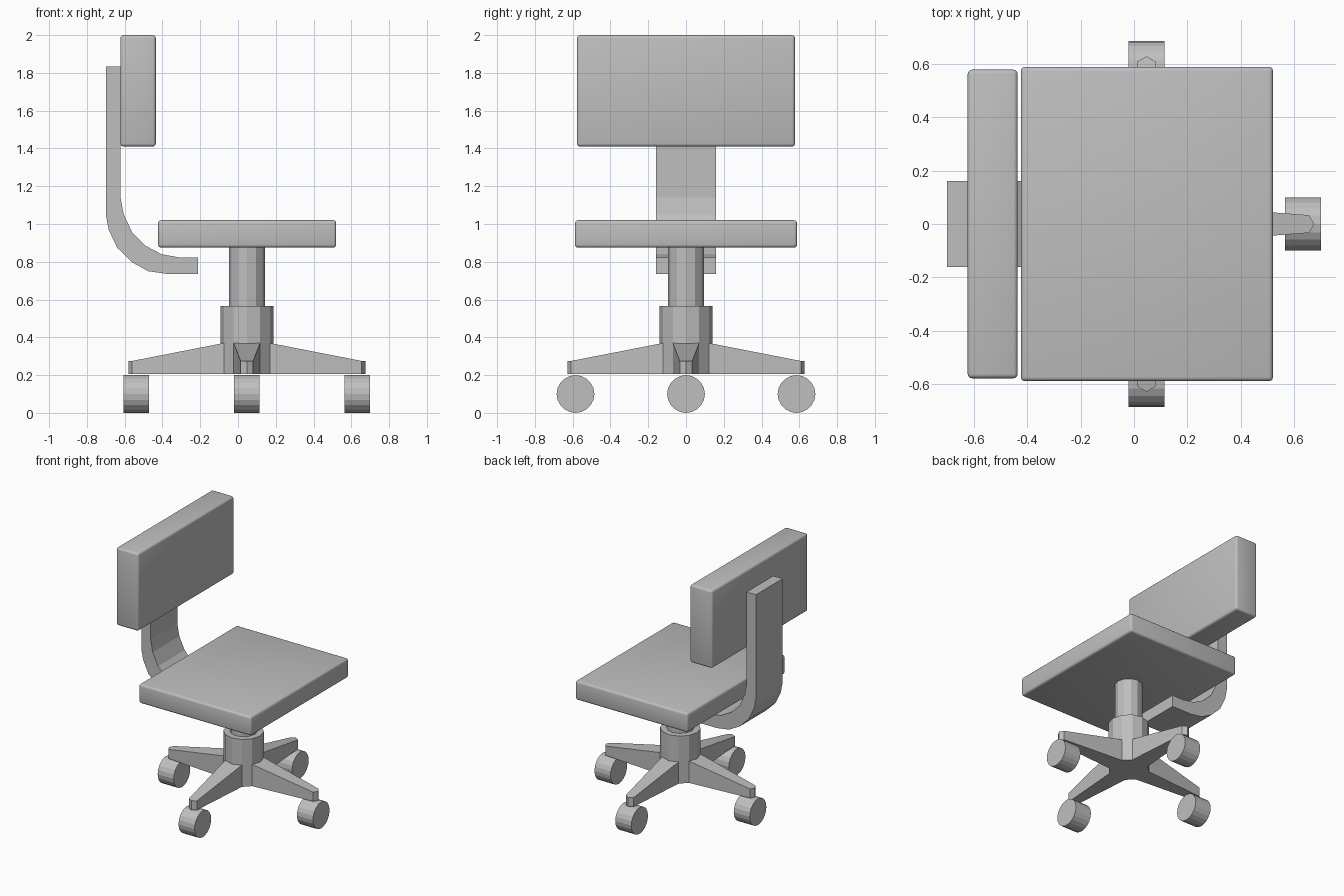
import bpy, bmesh
from math import pi, cos, sin
from mathutils import Matrix, Vector

if "Cube" in bpy.data.objects:
    bpy.data.objects.remove(bpy.data.objects["Cube"])

POST_X = 0.047          # the pedestal axis sits a little forward of centre
WHEEL_REACH = 0.585

grey = bpy.data.materials.new("plain_grey")
grey.use_nodes = True
grey.diffuse_color = (0.52, 0.52, 0.52, 1)
grey.node_tree.nodes["Principled BSDF"].inputs["Base Color"].default_value = (0.52, 0.52, 0.52, 1)


def finish(name, bm):
    """Turn a bmesh into a named, coloured object."""
    bmesh.ops.recalc_face_normals(bm, faces=bm.faces)
    mesh = bpy.data.meshes.new(name)
    bm.to_mesh(mesh)
    bm.free()
    mesh.materials.append(grey)
    obj = bpy.data.objects.new(name, mesh)
    bpy.context.collection.objects.link(obj)
    return obj


def cushion(name, low, high):
    """Box between two corners with softly rounded edges."""
    low, high = Vector(low), Vector(high)
    bm = bmesh.new()
    bmesh.ops.create_cube(bm, size=1)
    bmesh.ops.scale(bm, vec=high - low, verts=bm.verts)
    bmesh.ops.translate(bm, vec=(low + high) / 2, verts=bm.verts)
    bmesh.ops.bevel(bm, geom=bm.edges[:], offset=0.016, segments=3,
                    profile=0.5, affect='EDGES')
    obj = finish(name, bm)
    bpy.ops.object.select_all(action='DESELECT')
    obj.select_set(True)
    bpy.context.view_layer.objects.active = obj
    bpy.ops.object.shade_smooth_by_angle(angle=pi / 5)


def cylinder(name, centre, radius, depth, sides, along_x=False):
    bm = bmesh.new()
    bmesh.ops.create_cone(bm, cap_ends=True, segments=sides, radius1=radius,
                          radius2=radius, depth=depth)
    if along_x:
        bmesh.ops.rotate(bm, matrix=Matrix.Rotation(pi / 2, 3, 'Y'), verts=bm.verts)
    bmesh.ops.translate(bm, vec=centre, verts=bm.verts)
    finish(name, bm)


def prism(bm, bottom, top):
    """Closed solid joining two matching outlines."""
    a = [bm.verts.new(p) for p in bottom]
    b = [bm.verts.new(p) for p in top]
    bm.faces.new(a)
    bm.faces.new(b)
    for i in range(len(a)):
        j = (i + 1) % len(a)
        bm.faces.new((a[i], a[j], b[j], b[i]))


# Cushions
cushion("seat", (-0.423, -0.588, 0.875), (0.52, 0.588, 1.02))
cushion("backrest", (-0.622, -0.577, 1.41), (-0.435, 0.577, 2.0))

# Bent flat bar that carries the backrest
outer = [(-0.70, 1.835), (-0.70, 1.05), (-0.685, 0.97), (-0.64, 0.875),
         (-0.565, 0.80), (-0.475, 0.75), (-0.37, 0.735), (-0.212, 0.735)]
inner = [(-0.212, 0.823), (-0.31, 0.823), (-0.405, 0.84), (-0.49, 0.885),
         (-0.56, 0.955), (-0.605, 1.05), (-0.622, 1.14), (-0.622, 1.835)]
bm = bmesh.new()
prism(bm, [(x, -0.16, z) for x, z in outer + inner],
      [(x, 0.16, z) for x, z in outer + inner])
finish("backrest_bracket", bm)

# Pedestal
cylinder("upper_post", (POST_X, 0, 0.72), 0.095, 0.32, 12)
cylinder("hub", (POST_X, 0, 0.385), 0.14, 0.36, 12)

# Four tapered legs, each with a caster wheel
outline = [(0.121, -0.07), (0.608, -0.033), (0.627, 0), (0.608, 0.033), (0.121, 0.07)]
for i, side in enumerate(("front", "left", "back", "right")):
    turn = i * pi / 2
    bm = bmesh.new()
    prism(bm, [(x, y, 0.205) for x, y in outline],
          [(x, y, 0.37 if x < 0.2 else 0.275) for x, y in outline])
    bmesh.ops.rotate(bm, matrix=Matrix.Rotation(turn, 3, 'Z'), verts=bm.verts)
    bmesh.ops.translate(bm, vec=(POST_X, 0, 0), verts=bm.verts)
    finish(side + "_leg", bm)
    cylinder(side + "_wheel", (POST_X + WHEEL_REACH * cos(turn), WHEEL_REACH * sin(turn), 0.1),
             0.1, 0.134, 20, along_x=True)
